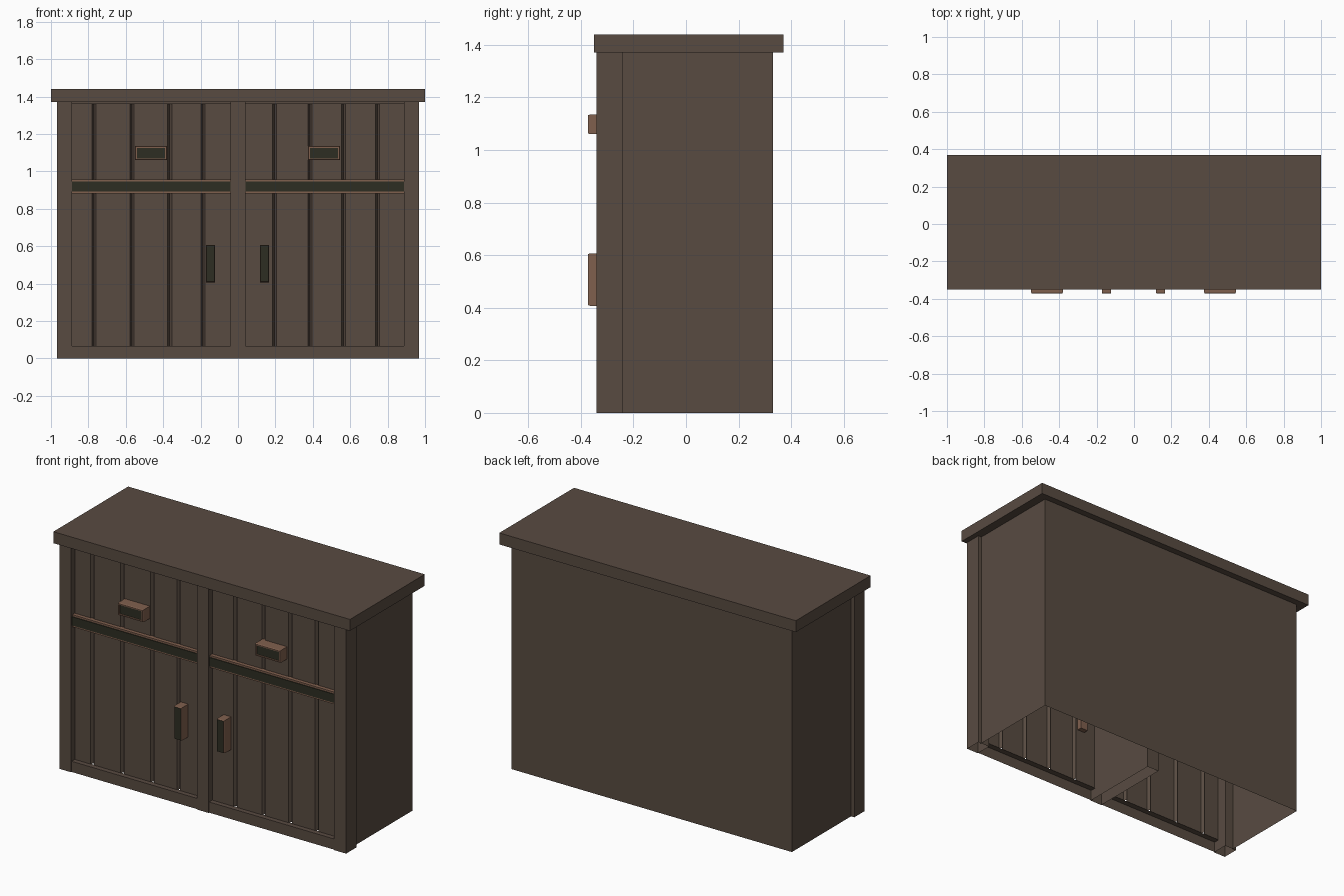
import bpy, bmesh
from mathutils import Vector

if "Cube" in bpy.data.objects:
    bpy.data.objects.remove(bpy.data.objects["Cube"])


def material(name, rgb):
    m = bpy.data.materials.new(name)
    m.diffuse_color = (*rgb, 1)
    m.use_nodes = True
    m.node_tree.nodes["Principled BSDF"].inputs["Base Color"].default_value = m.diffuse_color
    return m


WOOD = material("dark_brown_wood", (0.098, 0.070, 0.053))
COPPER = material("copper_trim", (0.216, 0.117, 0.076))
DARK = material("dark_olive", (0.027, 0.027, 0.016))
AXES = {"-x": (-1, 0, 0), "+x": (1, 0, 0), "-y": (0, -1, 0),
        "+y": (0, 1, 0), "-z": (0, 0, -1), "+z": (0, 0, 1)}


def facing(bm, key):
    bm.normal_update()
    return [f for f in bm.faces if f.normal.dot(Vector(AXES[key])) > 0.9]


def finish(name, bm, mats, mirror=False):
    me = bpy.data.meshes.new(name)
    bm.to_mesh(me)
    bm.free()
    for m in mats:
        me.materials.append(m)
    ob = bpy.data.objects.new(name, me)
    bpy.context.collection.objects.link(ob)
    if mirror:
        ob.modifiers.new("mirror", "MIRROR").use_mirror_merge = False
    return ob


def box_bm(x, y, z, drop=()):
    bm = bmesh.new()
    bmesh.ops.create_cube(bm, size=1)
    for v in bm.verts:
        v.co = [lo + (c + 0.5) * (hi - lo) for c, (lo, hi) in zip(v.co, (x, y, z))]
    gone = [f for k in drop for f in facing(bm, k)]
    if gone:
        bmesh.ops.delete(bm, geom=gone, context="FACES")
    return bm


def box(name, x, y, z, mat=WOOD, drop=(), mirror=False):
    return finish(name, box_bm(x, y, z, drop), [mat], mirror)


def handle(name, x, z, rim):
    # chamfered block with a dark recessed front
    bm = box_bm(x, (-0.364, -0.275), z)
    front = facing(bm, "-y")
    bmesh.ops.inset_region(bm, faces=front, thickness=0.004, depth=0.008)
    if rim:
        bmesh.ops.inset_region(bm, faces=front, thickness=rim, depth=0)
        bmesh.ops.inset_region(bm, faces=front, thickness=0.001, depth=-0.006)
    front[0].material_index = 1
    finish(name, bm, [COPPER, DARK])


def plank_front(name, x0, x1, grooves):
    # boards separated by V grooves
    y, w, d = -0.305, 0.011, 0.018
    pts = [(x0, y)]
    for g in grooves:
        pts += [(g - w, y), (g, y + d), (g + w, y)]
    pts.append((x1, y))
    bm = bmesh.new()
    low = [bm.verts.new((px, py, 0.065)) for px, py in pts]
    high = [bm.verts.new((px, py, 1.37)) for px, py in pts]
    for i in range(len(pts) - 1):
        bm.faces.new((low[i], low[i + 1], high[i + 1], high[i]))
    finish(name, bm, [WOOD])


# Carcass: top board, hollow body open at the bottom
box("top_board", (-1, 1), (-0.35, 0.37), (1.37, 1.44))
box("body_shell", (-0.945, 0.945), (-0.25, 0.33), (0, 1.37), drop=("-z", "+z", "-y"))

# Posts and centre divider
box("corner_post", (0.887, 0.967), (-0.34, -0.24), (0, 1.37), drop=("-z",), mirror=True)
box("centre_divider", (-0.04, 0.04), (-0.34, 0.17), (0, 1.37), drop=("-z",))

# Rails above and below the boards
box("bottom_rail", (0.04, 0.887), (-0.335, -0.30), (0, 0.065), drop=("-z", "+y"), mirror=True)
box("top_rail", (0.04, 0.887), (-0.325, -0.30), (1.36, 1.37), mirror=True)

# Boarded fronts
plank_front("left_boards", -0.887, -0.04, (-0.77, -0.567, -0.365, -0.187))
plank_front("right_boards", 0.04, 0.887, (0.195, 0.385, 0.565, 0.745))

# Metal bands
box("band_trim", (0.04, 0.887), (-0.328, -0.30), (0.882, 0.956), COPPER, mirror=True)
box("band_face", (0.04, 0.887), (-0.332, -0.326), (0.892, 0.945), DARK, mirror=True)

# Handles
handle("left_drawer_handle", (-0.55, -0.38), (1.06, 1.135), 0.009)
handle("right_drawer_handle", (0.375, 0.545), (1.06, 1.135), 0.009)
handle("left_door_handle", (-0.172, -0.122), (0.407, 0.607), 0)
handle("right_door_handle", (0.117, 0.167), (0.407, 0.607), 0)
